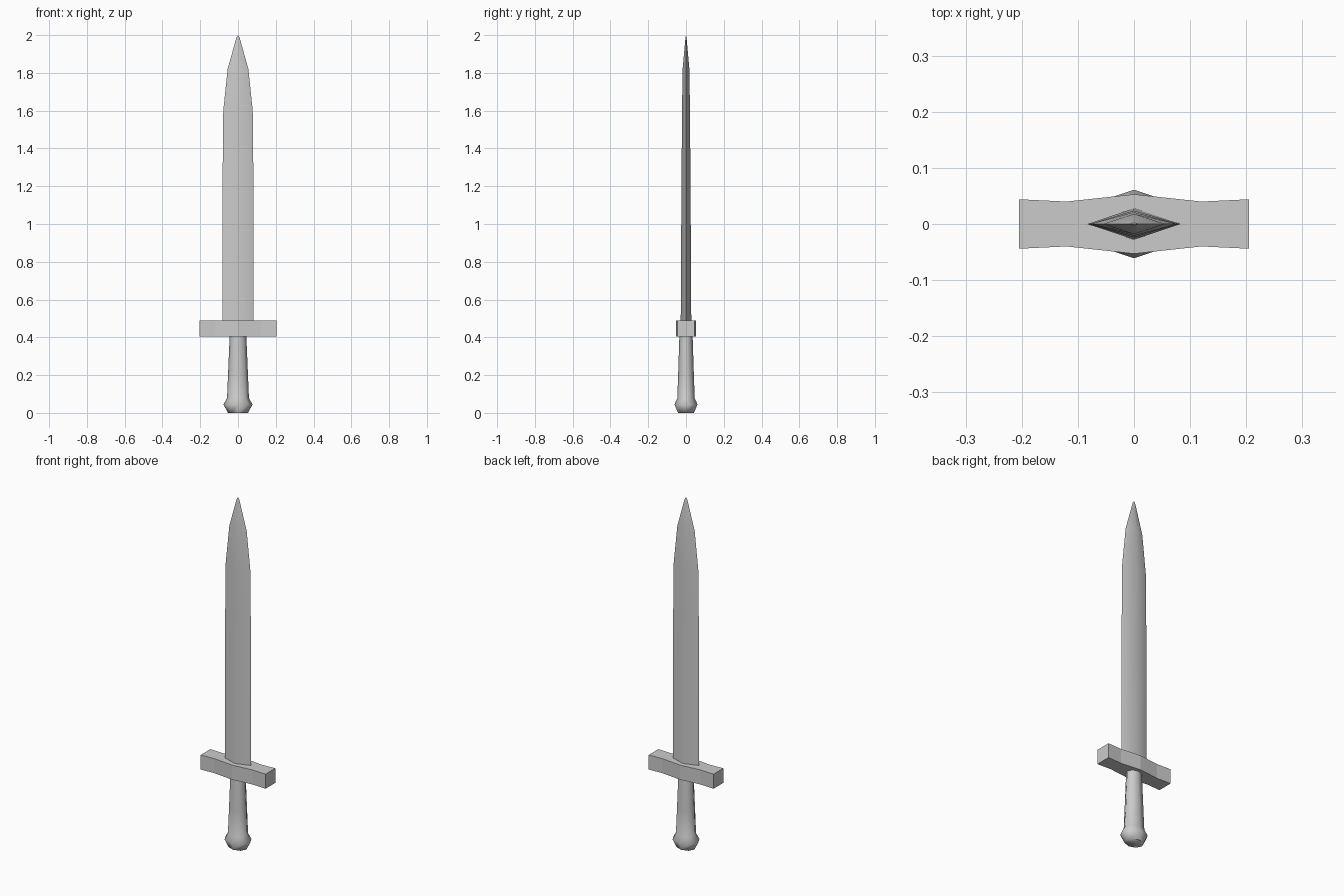
import bpy, bmesh, math

if "Cube" in bpy.data.objects:
    bpy.data.objects.remove(bpy.data.objects["Cube"])


def loft(name, rings, smooth_angle=None):
    """Skin a stack of equal-length rings; a single-point ring closes to a tip."""
    bm = bmesh.new()
    loops = [[bm.verts.new(p) for p in ring] for ring in rings]
    for a, b in zip(loops, loops[1:]):
        n = len(a)
        for i in range(n):
            j = (i + 1) % n
            if len(b) == 1:
                bm.faces.new((a[i], a[j], b[0]))
            else:
                bm.faces.new((a[i], a[j], b[j], b[i]))
    for cap in (loops[0], loops[-1]):
        if len(cap) > 2:
            bm.faces.new(cap)
    bmesh.ops.recalc_face_normals(bm, faces=bm.faces)
    mesh = bpy.data.meshes.new(name)
    bm.to_mesh(mesh)
    bm.free()
    obj = bpy.data.objects.new(name, mesh)
    bpy.context.collection.objects.link(obj)
    if smooth_angle:
        bpy.ops.object.select_all(action='DESELECT')
        obj.select_set(True)
        bpy.context.view_layer.objects.active = obj
        bpy.ops.object.shade_smooth_by_angle(angle=math.radians(smooth_angle))
    return obj


def ellipse_ring(rx, ry, z, sides):
    return [(rx * math.cos(math.tau * i / sides),
             ry * math.sin(math.tau * i / sides), z) for i in range(sides)]


# Blade: diamond section (half width, half thickness, height) up to a point
blade = [(0.083, 0.028, 0.485), (0.082, 0.024, 1.2), (0.078, 0.021, 1.6),
         (0.055, 0.018, 1.82), (0.009, 0.003, 1.985)]
loft("blade", [ellipse_ring(*s, 4) for s in blade] + [[(0, 0, 2.0)]], 45)

# Crossguard: waisted bar, outline mirrored front to back
side = [(-0.205, 0.044), (-0.12, 0.04), (0, 0.053), (0.12, 0.04), (0.205, 0.044)]
outline = [(x, -y) for x, y in side] + [(x, y) for x, y in reversed(side)]
loft("crossguard", [[(x, y, z) for x, y in outline] for z in (0.405, 0.488)])

# Grip: tapered oval with eight sides
grip = [(0.058, 0.046, 0.078), (0.052, 0.041, 0.22), (0.044, 0.035, 0.41)]

# Pommel: flared collar below the grip, one continuous skin with it
pommel = [(0.053, 0.042, 0.0), (0.077, 0.061, 0.045)]
loft("grip_and_pommel", [ellipse_ring(*s, 8) for s in pommel + grip], 65)
